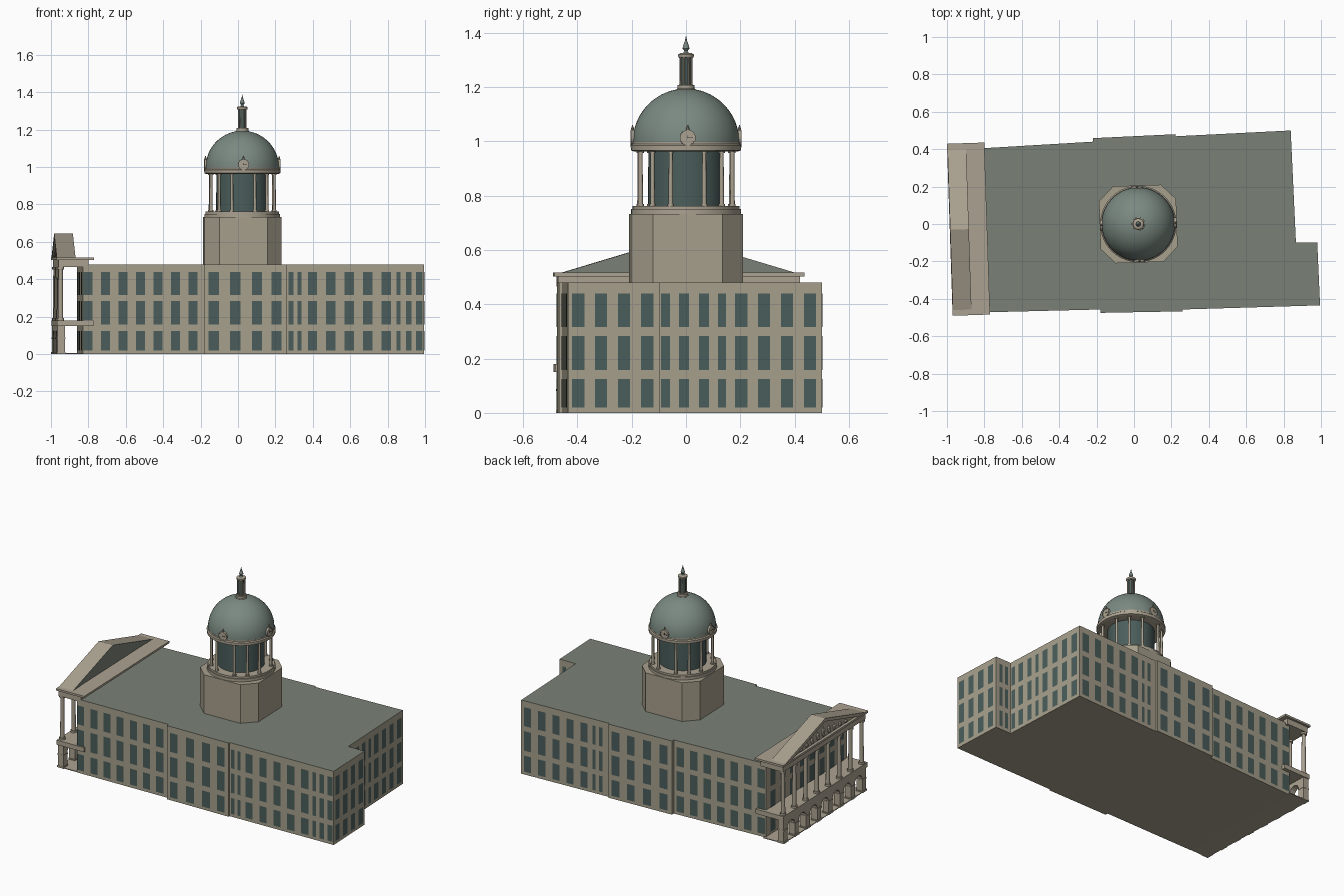
import bpy, bmesh, math
from mathutils import Matrix, Vector

if "Cube" in bpy.data.objects:
    bpy.data.objects.remove(bpy.data.objects["Cube"])


def mat(name, r, g, b):
    m = bpy.data.materials.new(name)
    m.diffuse_color = (r, g, b, 1)
    m.use_nodes = True
    m.node_tree.nodes["Principled BSDF"].inputs["Base Color"].default_value = m.diffuse_color
    return m


WALL = mat("stone wall", .385, .350, .262)
TRIM = mat("pale stone trim", .410, .365, .285)
ROOF = mat("grey roof", .195, .220, .185)
GLASS = mat("dark teal glass", .070, .112, .105)
DOME = mat("green grey copper", .195, .250, .220)
DARK = mat("dark metal", .03, .035, .033)

TILT = math.radians(1.9)
PORTICO = Matrix.Translation((-.885, -.0275, 0)) @ Matrix.Rotation(TILT, 4, 'Z')
TOWER = Matrix.Translation((.023, 0, 0)) @ Matrix.Rotation(TILT, 4, 'Z')


def finish(name, bm, mats, matrix=None, smooth=False):
    bmesh.ops.recalc_face_normals(bm, faces=bm.faces)
    me = bpy.data.meshes.new(name)
    bm.to_mesh(me)
    bm.free()
    ob = bpy.data.objects.new(name, me)
    bpy.context.collection.objects.link(ob)
    for m in mats:
        me.materials.append(m)
    if matrix:
        ob.matrix_world = matrix
    if smooth:
        bpy.ops.object.select_all(action='DESELECT')
        ob.select_set(True)
        bpy.context.view_layer.objects.active = ob
        bpy.ops.object.shade_smooth_by_angle(angle=math.radians(35))
    return ob


def add_prism(bm, pts, vec):
    """Extrude a closed outline of 3D points along vec."""
    f = bm.faces.new([bm.verts.new(p) for p in pts])
    ext = bmesh.ops.extrude_face_region(bm, geom=[f], use_keep_orig=True)
    bmesh.ops.translate(bm, vec=vec, verts=[v for v in ext["geom"] if isinstance(v, bmesh.types.BMVert)])


def add_box(bm, x0, x1, y0, y1, z0, z1):
    add_prism(bm, [(x0, y0, z0), (x1, y0, z0), (x1, y1, z0), (x0, y1, z0)], (0, 0, z1 - z0))


def add_lathe(bm, profile, cx=0, cy=0, n=48):
    """Revolve (radius, z) points about a vertical axis, with closed ends."""
    rings = [[bm.verts.new((cx + r * math.cos(2 * math.pi * i / n), cy + r * math.sin(2 * math.pi * i / n), z))
              for i in range(n)] for r, z in profile]
    for a, b in zip(rings, rings[1:]):
        for i in range(n):
            j = (i + 1) % n
            bm.faces.new((a[i], a[j], b[j], b[i]))
    bm.faces.new(rings[0][::-1])
    bm.faces.new(rings[-1])


def lathe(name, profile, m, n=48):
    bm = bmesh.new()
    add_lathe(bm, profile, n=n)
    return finish(name, bm, [m], TOWER, True)


def box(name, dims, m, matrix=None):
    bm = bmesh.new()
    add_box(bm, *dims)
    return finish(name, bm, [m], matrix)


def column_profile(r, z0, z1):
    c = r * .9
    return [(r * 1.4, z0), (r * 1.4, z0 + c), (r, z0 + c), (r * .85, z1 - c), (r * 1.4, z1 - c), (r * 1.4, z1)]


# Main block: stepped, slightly skewed footprint, counterclockwise
foot = [(-.83, -.473), (-.18, -.457), (-.18, -.475), (.26, -.467), (.26, -.457), (.995, -.435),
        (.98, -.098), (.866, -.10), (.838, .50), (.223, .469), (.223, .48), (-.22, .459),
        (-.22, .44), (-.86, .402)]
bm = bmesh.new()
add_prism(bm, [(x, y, 0) for x, y in foot], (0, 0, .48))
block = finish("main_block", bm, [WALL, ROOF])
for p in block.data.polygons:
    p.material_index = 1 if p.normal.z > .5 else 0

# Windows: wall index -> axis along the wall and (centre, width) pairs
west = [(-.802 + .0935 * i, .05) for i in range(7)]
middle = [(c, .055) for c in (-.129, -.014, .101, .206)]
east = [(.283, .025), (.329, .022)] + [(.398 + .0985 * i, .05) for i in range(5)]
tail = [(.859, .022), (.912, .03), (.97, .035)]
wing = [(c, .045) for c in (-.397, -.313, -.228, -.143)]
side = [(-.075, .033), (-.008, .037), (.066, .037), (.132, .03)] + [(.203 + .0845 * i, .045) for i in range(4)]
walls = {0: (0, west), 2: (0, middle), 4: (0, east + tail), 5: (1, wing), 6: (0, [(.9, .022), (.945, .022)]),
         7: (1, side), 8: (0, east), 10: (0, [(c - .035, w) for c, w in middle]),
         12: (0, [(c - .025, w) for c, w in west]),
         13: (1, [(-.41 + .106 * i, .055) for i in range(8)])}
bm = bmesh.new()
for k, (axis, wins) in walls.items():
    p, q = Vector(foot[k]), Vector(foot[(k + 1) % len(foot)])
    d = (q - p).normalized()
    off = Vector((d.y, -d.x)) * .003
    for c, w in wins:
        mid = p + (q - p) * ((c - p[axis]) / (q[axis] - p[axis])) + off
        a, b = mid - d * w / 2, mid + d * w / 2
        for z0, z1 in ((.02, .124), (.157, .284), (.317, .44)):
            bm.faces.new([bm.verts.new((v.x, v.y, z)) for v, z in ((a, z0), (b, z0), (b, z1), (a, z1))])
me = bpy.data.meshes.new("windows")
bm.to_mesh(me)
bm.free()
me.materials.append(GLASS)
bpy.context.collection.objects.link(bpy.data.objects.new("windows", me))

# Portico: floor, balcony and entablature
box("portico_floor", (-.095, .05, -.445, .445, 0, .005), TRIM, PORTICO)
box("balcony", (-.098, .098, -.458, .452, .15, .18), TRIM, PORTICO)
box("entablature", (-.09, .07, -.447, .445, .465, .503), TRIM, PORTICO)
box("cornice", (-.1, .1, -.46, .46, .503, .516), TRIM, PORTICO)

# Arcade: one outline with seven round-headed openings
N, SPAN = 8, .425
step = 2 * SPAN / (N - 1)
outline = [(-.447, 0)]
for i in range(N - 1):
    c, r = -SPAN + step * (i + .5), step / 2 - .02
    outline.append((c - r, 0))
    outline += [(c - r * math.cos(math.pi * t / 8), .085 + r * math.sin(math.pi * t / 8)) for t in range(9)]
    outline.append((c + r, 0))
outline += [(.447, 0), (.447, .15), (-.447, .15)]
bm = bmesh.new()
add_prism(bm, [(-.095, y, z) for y, z in outline], (.04, 0, 0))
for i in range(N):
    y = -SPAN + step * i
    add_box(bm, -.099, -.052, y - .024, y + .024, 0, .012)
    add_box(bm, -.098, -.053, y - .023, y + .023, .08, .088)
finish("arcade", bm, [TRIM], PORTICO)

# Upper columns
bm = bmesh.new()
for i in range(N):
    add_lathe(bm, column_profile(.0135, .18, .465), -.077, -SPAN + step * i, 14)
finish("portico_columns", bm, [TRIM], PORTICO, True)

# Pediment: gable with grey back, raking cornices and relief lumps
bm = bmesh.new()
add_prism(bm, [(-.082, -.405, .516), (-.082, .405, .516), (-.082, 0, .638)], (.082, 0, 0))
gable = finish("pediment", bm, [TRIM, ROOF], PORTICO)
for p in gable.data.polygons:
    p.material_index = 1 if p.normal.x > .5 else 0
bm = bmesh.new()
for s in (-1, 1):
    add_prism(bm, [(-.098, s * .43, .516), (-.098, 0, .645), (-.098, 0, .624), (-.098, s * .36, .516)],
              (.1, 0, 0))
    add_prism(bm, [(-.098, s * .43, .516), (-.098, 0, .645), (-.098, 0, .638), (-.098, s * .405, .516)],
              (.1, 0, 0))
rake = finish("raking_cornice", bm, [TRIM, ROOF], PORTICO)
for p in rake.data.polygons:
    p.material_index = 1 if p.normal.x > .5 else 0
bm = bmesh.new()
for i in range(-4, 5):
    h = .07 - .012 * abs(i)
    bmesh.ops.create_icosphere(bm, subdivisions=1, radius=1, matrix=Matrix.Translation((-.084, i * .06, .518 + h / 2))
                               @ Matrix.Diagonal((.012, .016, h / 2, 1)))
finish("pediment_relief", bm, [TRIM], PORTICO)

# Tower base: chamfered square
A, B = .206, .128
bm = bmesh.new()
add_prism(bm, [(A, -B, .47), (A, B, .47), (B, A, .47), (-B, A, .47), (-A, B, .47), (-A, -B, .47),
               (-B, -A, .47), (B, -A, .47)], (0, 0, .262))
finish("tower_base", bm, [WALL], TOWER)

# Drum with its ring of columns
lathe("drum_plinth", [(.203, .732), (.203, .75), (.197, .75), (.197, .762)], TRIM)
lathe("drum", [(.139, .76), (.139, .97)], GLASS)
bm = bmesh.new()
for q in range(4):
    for deg in (20, 45, 70):
        a = math.radians(90 * q + deg)
        add_lathe(bm, column_profile(.0085, .762, .965), .18 * math.cos(a), .18 * math.sin(a), 12)
finish("drum_columns", bm, [TRIM], TOWER, True)
lathe("drum_cornice", [(.19, .962), (.203, .967), (.204, .985), (.197, .99), (.197, .998)], TRIM)

# Dome and lantern
lathe("dome", [(.196 * math.cos(t * .0785), .998 + .196 * math.sin(t * .0785)) for t in range(19)], DOME)
lathe("lantern_base", [(.038, 1.182), (.035, 1.192), (.032, 1.194), (.032, 1.208)], TRIM, 24)
lathe("lantern_core", [(.018, 1.2), (.018, 1.312)], GLASS, 16)
bm = bmesh.new()
for i in range(8):
    a = math.pi * (i + .5) / 4
    add_lathe(bm, column_profile(.0035, 1.206, 1.31), .0215 * math.cos(a), .0215 * math.sin(a), 8)
finish("lantern_columns", bm, [TRIM], TOWER, True)
lathe("lantern_cap", [(.027, 1.308), (.029, 1.314), (.029, 1.32), (.02, 1.325)], TRIM, 24)
lathe("spire", [(.012, 1.322), (.006, 1.332), (.013, 1.342), (.011, 1.35), (.004, 1.37), (.0008, 1.387)], DOME, 16)

# Four clocks around the foot of the dome
for i in range(4):
    M = TOWER @ Matrix.Rotation(i * math.pi / 2, 4, 'Z') @ Matrix.Translation((.19, 0, 1.013)) \
        @ Matrix.Rotation(math.pi / 2, 4, 'Y')
    bm = bmesh.new()
    add_lathe(bm, [(.029, -.02), (.029, .014), (.025, .014), (.025, .011)], n=24)
    finish("clock_face", bm, [TRIM], M, True)
    bm = bmesh.new()
    add_box(bm, -.0012, .0012, -.002, .019, .0115, .013)
    add_box(bm, -.009, .002, -.0012, .0012, .0115, .013)
    finish("clock_hands", bm, [DARK], M)
    bm = bmesh.new()
    add_lathe(bm, [(.005, 1.04), (.006, 1.046), (.001, 1.06)], .197, 0, 8)
    finish("clock_finial", bm, [TRIM], TOWER @ Matrix.Rotation(i * math.pi / 2, 4, 'Z'), True)
